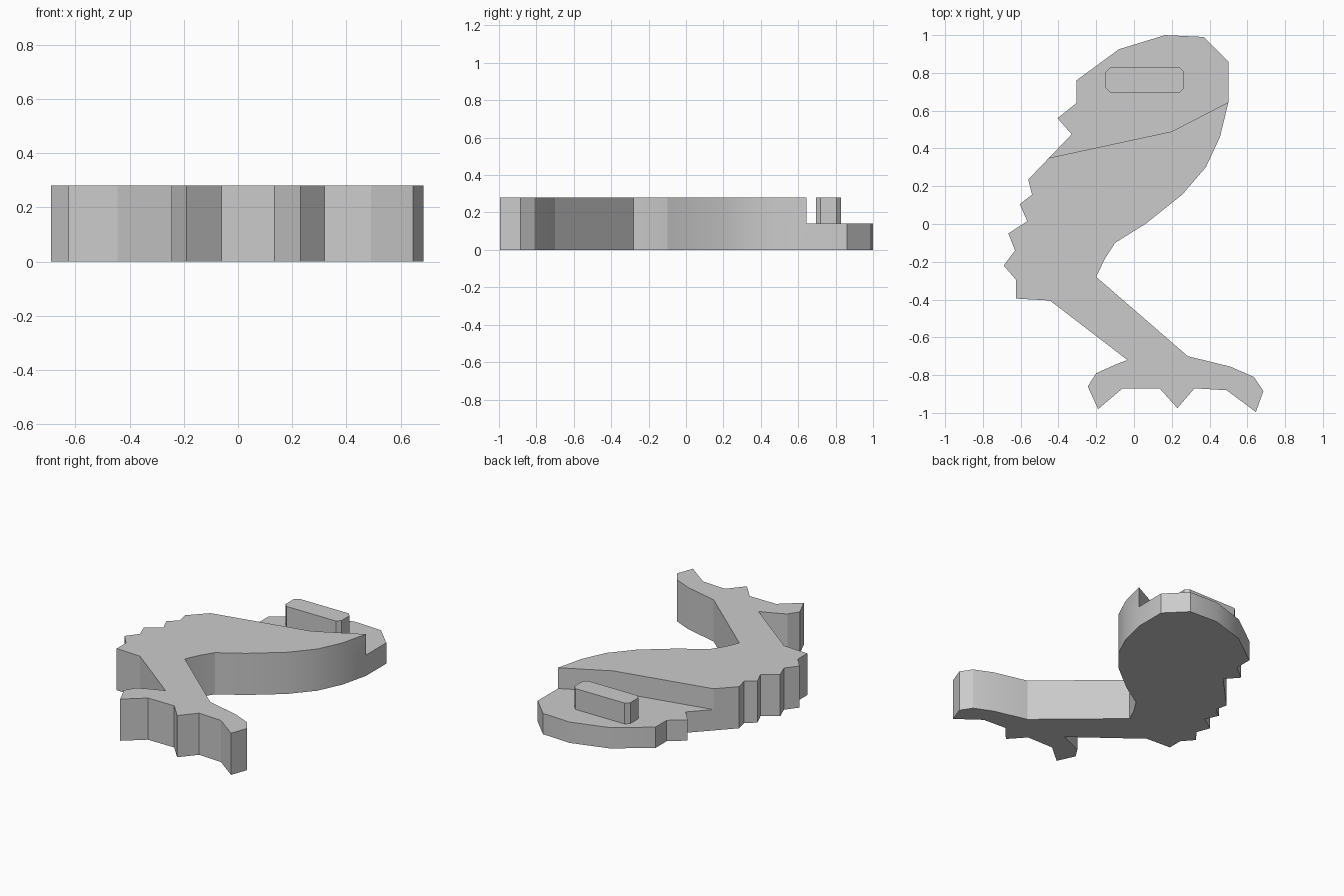
import bpy
import bmesh
from math import radians

# Remove the default cube
default_cube = bpy.data.objects.get("Cube")
if default_cube:
    bpy.data.objects.remove(default_cube, do_unlink=True)

THICKNESS = 0.28
STEP = 0.14

# One plain grey for every part
grey = bpy.data.materials.new("plain_grey")
grey.use_nodes = True
grey.diffuse_color = (0.6, 0.6, 0.6, 1)
grey.node_tree.nodes["Principled BSDF"].inputs["Base Color"].default_value = (0.6, 0.6, 0.6, 1)


def extrude_profile(name, outline, bottom, top):
    """Make a closed solid by extruding an outline from bottom to top."""
    bm = bmesh.new()
    face = bm.faces.new([bm.verts.new((x, y, bottom)) for x, y in outline])
    result = bmesh.ops.extrude_face_region(bm, geom=[face], use_keep_orig=True)
    raised = [v for v in result["geom"] if isinstance(v, bmesh.types.BMVert)]
    bmesh.ops.translate(bm, verts=raised, vec=(0, 0, top - bottom))
    bmesh.ops.recalc_face_normals(bm, faces=bm.faces)
    mesh = bpy.data.meshes.new(name)
    bm.to_mesh(mesh)
    bm.free()
    mesh.materials.append(grey)
    obj = bpy.data.objects.new(name, mesh)
    bpy.context.collection.objects.link(obj)
    return obj


def smooth(obj, angle):
    """Smooth the gentle curves while keeping the corners sharp."""
    bpy.ops.object.select_all(action="DESELECT")
    obj.select_set(True)
    bpy.context.view_layer.objects.active = obj
    bpy.ops.object.shade_smooth_by_angle(angle=radians(angle))


# Silhouette of the leg, going clockwise from the top of the thigh
thigh_front = [(0.5, 0.645), (0.455, 0.46), (0.38, 0.3), (0.255, 0.155),
               (0.06, 0), (-0.1, -0.1), (-0.155, -0.185), (-0.2, -0.28)]
foot = [(0.285, -0.7), (0.51, -0.755), (0.635, -0.81), (0.685, -0.885),
        (0.645, -0.995), (0.49, -0.88), (0.32, -0.87), (0.23, -0.975),
        (0.135, -0.87), (-0.06, -0.87), (-0.19, -0.98), (-0.245, -0.86),
        (-0.2, -0.79), (-0.1, -0.745), (-0.035, -0.72)]
feathered_back = [(-0.445, -0.405), (-0.625, -0.395), (-0.625, -0.295),
                  (-0.69, -0.22), (-0.63, -0.14), (-0.665, -0.05),
                  (-0.565, 0.015), (-0.605, 0.105), (-0.54, 0.155),
                  (-0.56, 0.235), (-0.45, 0.35)]
hip_tab = [(-0.33, 0.475), (-0.405, 0.56), (-0.305, 0.64), (-0.305, 0.76),
           (-0.08, 0.925), (0.165, 1), (0.37, 0.99), (0.5, 0.86)]
leg = extrude_profile("leg", thigh_front + foot + feathered_back + hip_tab, 0, THICKNESS)

# Cut the hip tab down to half thickness along the bent shoulder line
shoulder = [(-0.66, 0.3), (-0.45, 0.35), (0.2, 0.49), (0.5, 0.645), (0.7, 0.748)]
cutter = extrude_profile("hip_cutter", shoulder + [(0.7, 1.2), (-0.66, 1.2)], STEP, 0.5)
cutter.hide_render = True
cut = leg.modifiers.new("hip_step", "BOOLEAN")
cut.operation = "DIFFERENCE"
cut.solver = "EXACT"
cut.object = cutter
bpy.context.view_layer.objects.active = leg
bpy.ops.object.modifier_apply(modifier=cut.name)
bpy.data.objects.remove(cutter, do_unlink=True)
smooth(leg, 25)

# Joining peg with clipped corners, standing on the hip tab
left, right, front, back, clip = -0.15, 0.265, 0.695, 0.83, 0.025
peg_outline = [(left + clip, front), (right - clip, front),
               (right, front + clip), (right, back - clip),
               (right - clip, back), (left + clip, back),
               (left, back - clip), (left, front + clip)]
peg = extrude_profile("hip_peg", peg_outline, STEP, THICKNESS)
smooth(peg, 25)
